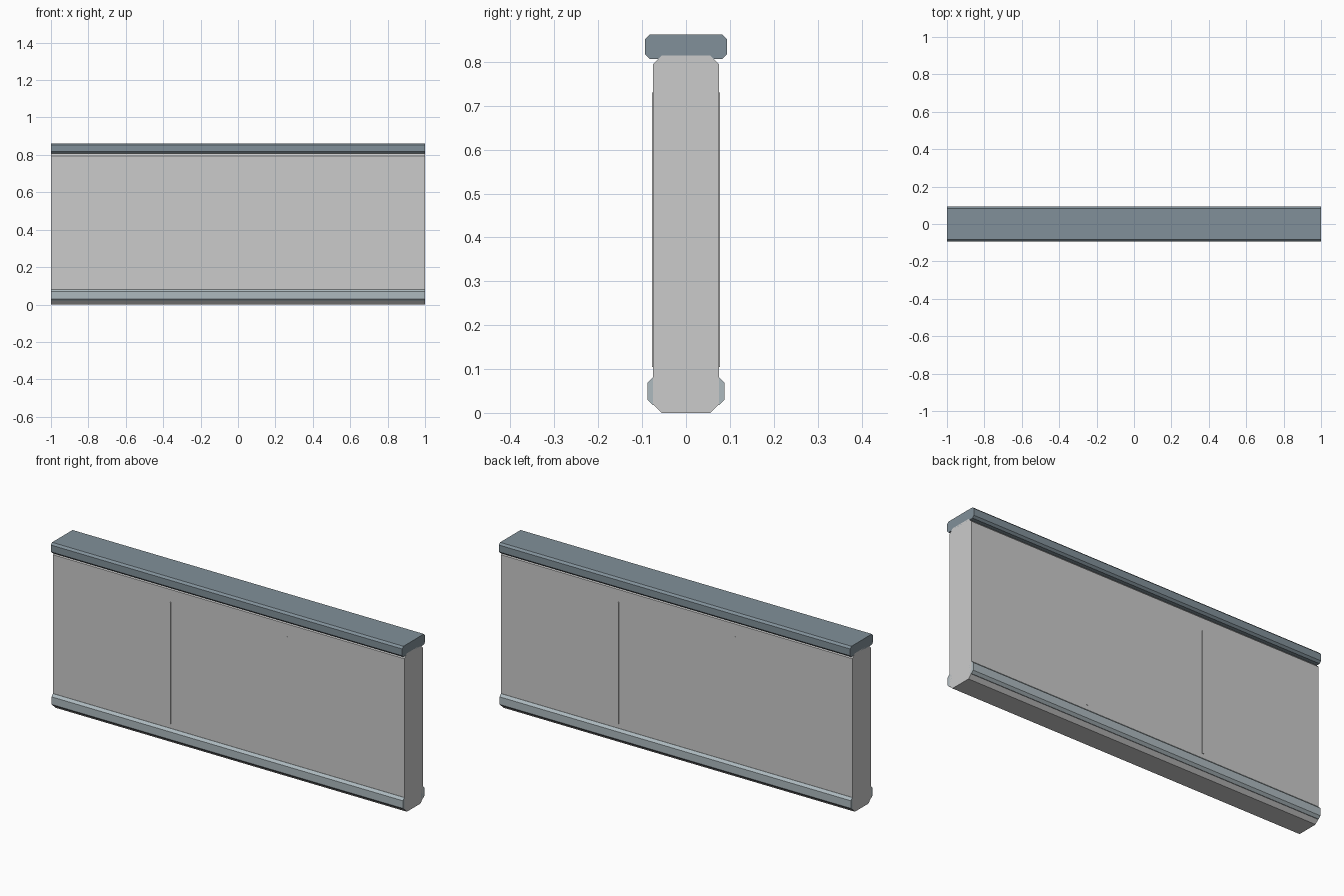
import bpy, bmesh

if "Cube" in bpy.data.objects:
    bpy.data.objects.remove(bpy.data.objects["Cube"])


def material(name, rgb):
    m = bpy.data.materials.new(name)
    m.diffuse_color = (*rgb, 1)
    m.use_nodes = True
    m.node_tree.nodes["Principled BSDF"].inputs["Base Color"].default_value = m.diffuse_color
    return m


def bar(name, y0, y1, z0, z1, c, x0=-1.0, x1=1.0, mat=None):
    """Chamfered rectangle in the YZ plane, extruded along x."""
    if c:
        prof = [(y0 + c, z0), (y1 - c, z0), (y1, z0 + c), (y1, z1 - c),
                (y1 - c, z1), (y0 + c, z1), (y0, z1 - c), (y0, z0 + c)]
    else:
        prof = [(y0, z0), (y1, z0), (y1, z1), (y0, z1)]
    bm = bmesh.new()
    face = bm.faces.new([bm.verts.new((x0, y, z)) for y, z in prof])
    ext = bmesh.ops.extrude_face_region(bm, geom=[face])
    verts = [v for v in ext["geom"] if isinstance(v, bmesh.types.BMVert)]
    bmesh.ops.translate(bm, verts=verts, vec=(x1 - x0, 0, 0))
    bmesh.ops.recalc_face_normals(bm, faces=bm.faces)
    me = bpy.data.meshes.new(name)
    bm.to_mesh(me)
    bm.free()
    ob = bpy.data.objects.new(name, me)
    bpy.context.collection.objects.link(ob)
    if mat:
        me.materials.append(mat)
    return ob


cap_mat = material("slate", (0.22, 0.28, 0.32))
trim_mat = material("pale_slate", (0.42, 0.49, 0.52))

# Main wall slab and overhanging top cap
bar("wall_panel", -0.075, 0.075, 0.0, 0.815, 0.02)
bar("top_cap", -0.093, 0.093, 0.807, 0.862, 0.01, mat=cap_mat)

# Skirting strips and raised panel seams on both faces
for side, label in ((-1, "front"), (1, "back")):
    ya, yb = sorted((side * 0.058, side * 0.088))
    bar(f"{label}_skirting", ya, yb, 0.018, 0.081, 0.012, mat=trim_mat)
    ya, yb = sorted((side * 0.07, side * 0.077))
    for i, x in enumerate((-1 / 3, 1 / 3)):
        bar(f"{label}_seam_{i + 1}", ya, yb, 0.105, 0.73, 0, x - 0.004, x + 0.004)
